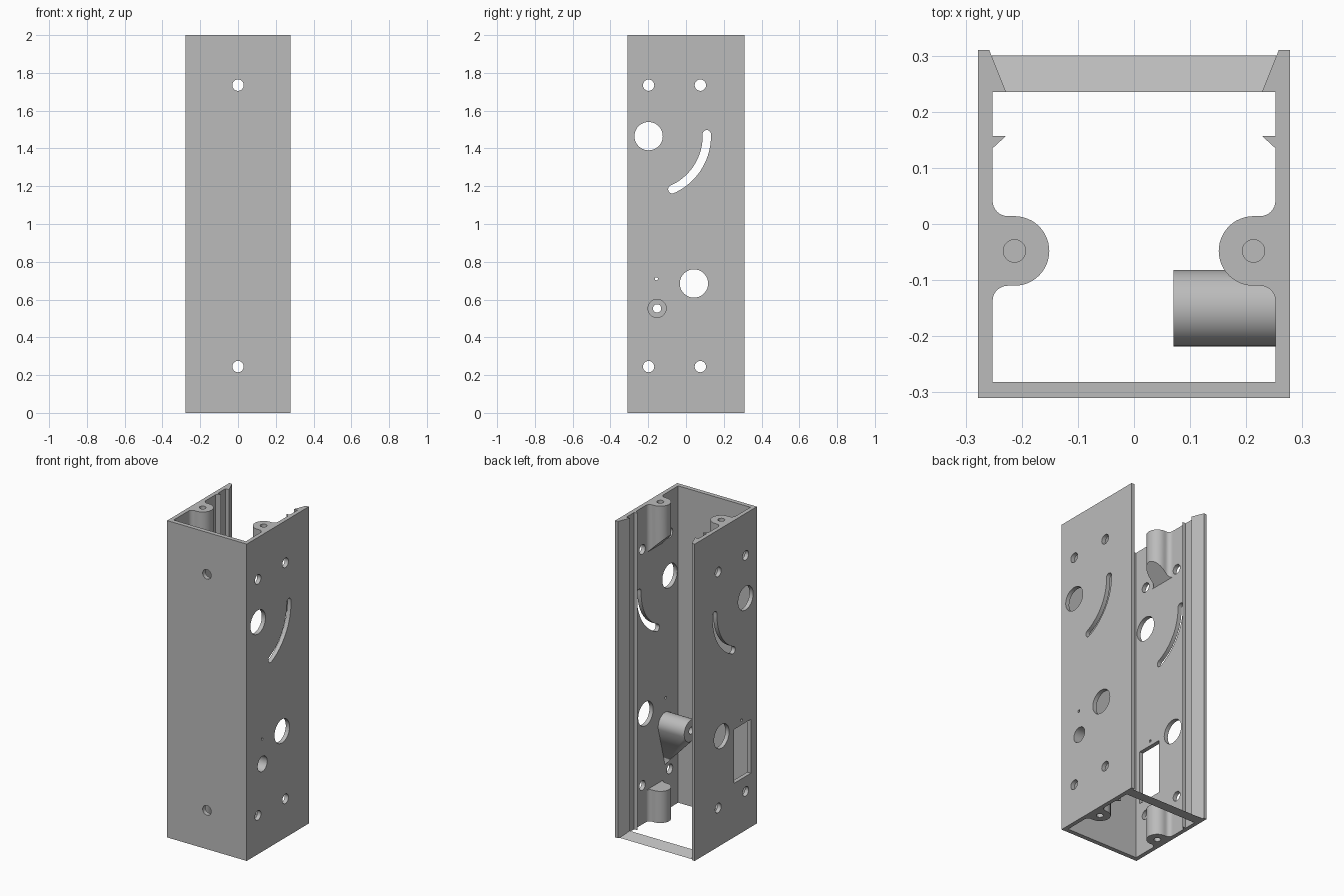
import bpy, bmesh, math
from mathutils import Matrix, Vector

cube = bpy.data.objects.get("Cube")
if cube:
    bpy.data.objects.remove(cube, do_unlink=True)

W, D, H = 0.278, 0.31, 2.0      # half width, half depth, height
IN = 0.252                      # inner face of the side walls

grey = bpy.data.materials.new("light_grey")
grey.use_nodes = True
grey.diffuse_color = (0.5, 0.5, 0.5, 1)
grey.node_tree.nodes["Principled BSDF"].inputs["Base Color"].default_value = (0.5, 0.5, 0.5, 1)


def finish(bm, name):
    bmesh.ops.recalc_face_normals(bm, faces=bm.faces)
    mesh = bpy.data.meshes.new(name)
    bm.to_mesh(mesh)
    bm.free()
    mesh.materials.append(grey)
    obj = bpy.data.objects.new(name, mesh)
    bpy.context.collection.objects.link(obj)
    return obj


def prism(bm, points, offset):
    """Extrude a closed loop of 3D points along an offset."""
    face = bm.faces.new([bm.verts.new(p) for p in points])
    new = bmesh.ops.extrude_face_region(bm, geom=[face], use_keep_orig=True)["geom"]
    verts = [v for v in new if isinstance(v, bmesh.types.BMVert)]
    bmesh.ops.translate(bm, verts=verts, vec=offset)
    bmesh.ops.recalc_face_normals(bm, faces=bm.faces)
    return verts


def arc(cx, cy, r, a0, a1, n):
    return [(cx + r * math.cos(math.radians(a0 + (a1 - a0) * i / n)),
             cy + r * math.sin(math.radians(a0 + (a1 - a0) * i / n))) for i in range(n + 1)]


def circle(cx, cy, r, n=40):
    return arc(cx, cy, r, 0, 360, n)[:-1]


def cut_x(bm, loop, x0, x1):
    """Prism along x from a loop of (y, z) points."""
    prism(bm, [(x0, y, z) for y, z in loop], (x1 - x0, 0, 0))


def subtract(obj, bm):
    cutter = finish(bm, "cutter")
    cutter.hide_render = True
    mod = obj.modifiers.new("cut", 'BOOLEAN')
    mod.operation, mod.solver, mod.object = 'DIFFERENCE', 'EXACT', cutter
    graph = bpy.context.evaluated_depsgraph_get()
    mesh = bpy.data.meshes.new_from_object(obj.evaluated_get(graph))
    obj.modifiers.clear()
    obj.data = mesh
    bpy.data.objects.remove(cutter, do_unlink=True)


# Channel housing with dovetail rails and snap ridges
half = [(W, -D), (W, D), (0.258, D), (0.228, 0.235), (IN, 0.235), (IN, 0.157),
        (0.228, 0.157), (IN, 0.135), (IN, -0.282)]
outline = half + [(-x, y) for x, y in reversed(half)]
bm = bmesh.new()
prism(bm, [(x, y, 0) for x, y in outline], (0, 0, H))
housing = finish(bm, "housing")

# Openings shared by both side walls
bm = bmesh.new()
holes = [(y, z, 0.03) for y in (-0.198, 0.076) for z in (0.245, 1.735)]
holes += [(-0.198, 1.465, 0.075), (0.042, 0.685, 0.075), (-0.157, 0.71, 0.008)]
for y, z, r in holes:
    cut_x(bm, circle(y, z, r), -0.4, 0.4)
# Curved slot around the upper large hole
py, pz, pr, sr, a0, a1 = -0.198, 1.465, 0.308, 0.022, 2, -66
start, end = arc(py, pz, pr, a0, a1, 1)
slot = arc(py, pz, pr + sr, a0, a1, 24) + arc(*end, sr, a1, a1 - 180, 10)[1:]
slot += arc(py, pz, pr - sr, a1, a0, 24)[1:] + arc(*start, sr, a0 + 180, a0, 10)[1:-1]
cut_x(bm, slot, -0.4, 0.4)
# Bore on one wall, rectangular window on the other
cut_x(bm, circle(-0.153, 0.553, 0.048), 0.2, 0.4)
cut_x(bm, [(-0.25, 0.34), (-0.08, 0.34), (-0.08, 0.68), (-0.25, 0.68)], -0.4, -0.2)
# Front wall holes
for z in (0.245, 1.735):
    prism(bm, [(x, -0.4, zz) for x, zz in circle(0, z, 0.03)], (0, 0.2, 0))
subtract(housing, bm)

# Sloped sill across the open back
bm = bmesh.new()
cut_x(bm, [(0.235, 0), (0.3, 0), (0.235, 0.026)], -0.253, 0.253)
sill = finish(bm, "bottom_sill")

# Screw bosses, filleted into the side walls
by, br, fr = -0.048, 0.062, 0.027
boss = arc(IN - fr, by - br - fr, fr, 0, 90, 8) + arc(0.213, by, br, 270, 90, 24)
boss += arc(IN - fr, by + br + fr, fr, 270, 360, 8)
parts = [housing, sill]
for side, label in ((1, "left"), (-1, "right")):
    for level in ("upper", "lower"):
        upper = level == "upper"
        z0, dz = (H, -0.2) if upper else (0, 0.2)
        bm = bmesh.new()
        ends = prism(bm, [(side * x, y, z0) for x, y in boss], (0, 0, dz))
        if upper:
            for v in ends:
                v.co.z -= abs(v.co.x) - 0.151
        obj = finish(bm, f"{level}_{label}_boss")
        bm = bmesh.new()
        prism(bm, [(x, y, z0 - dz) for x, y in circle(side * 0.213, by, 0.02, 24)],
              (0, 0, 1.75 * dz))
        subtract(obj, bm)
        parts.append(obj)

# Hollow post with a tapered support underneath
bm = bmesh.new()
for x in (0.07, IN):
    for y, z in circle(-0.15, 0.553, 0.068, 48):
        bm.verts.new((x, y, z))
bm.verts.new((IN, -0.15, 0.29))
bmesh.ops.convex_hull(bm, input=bm.verts)
bmesh.ops.dissolve_limit(bm, angle_limit=0.01, verts=bm.verts, edges=bm.edges)
post = finish(bm, "button_post")
bm = bmesh.new()
cut_x(bm, circle(-0.153, 0.553, 0.048), 0.11, 0.4)
subtract(post, bm)
bm = bmesh.new()
cut_x(bm, circle(-0.153, 0.553, 0.022), 0.0, 0.4)
subtract(post, bm)
parts.append(post)

# Smooth round surfaces while keeping edges sharp
bpy.ops.object.select_all(action='DESELECT')
for obj in parts:
    obj.select_set(True)
bpy.context.view_layer.objects.active = housing
bpy.ops.object.shade_smooth_by_angle(angle=math.radians(30))
